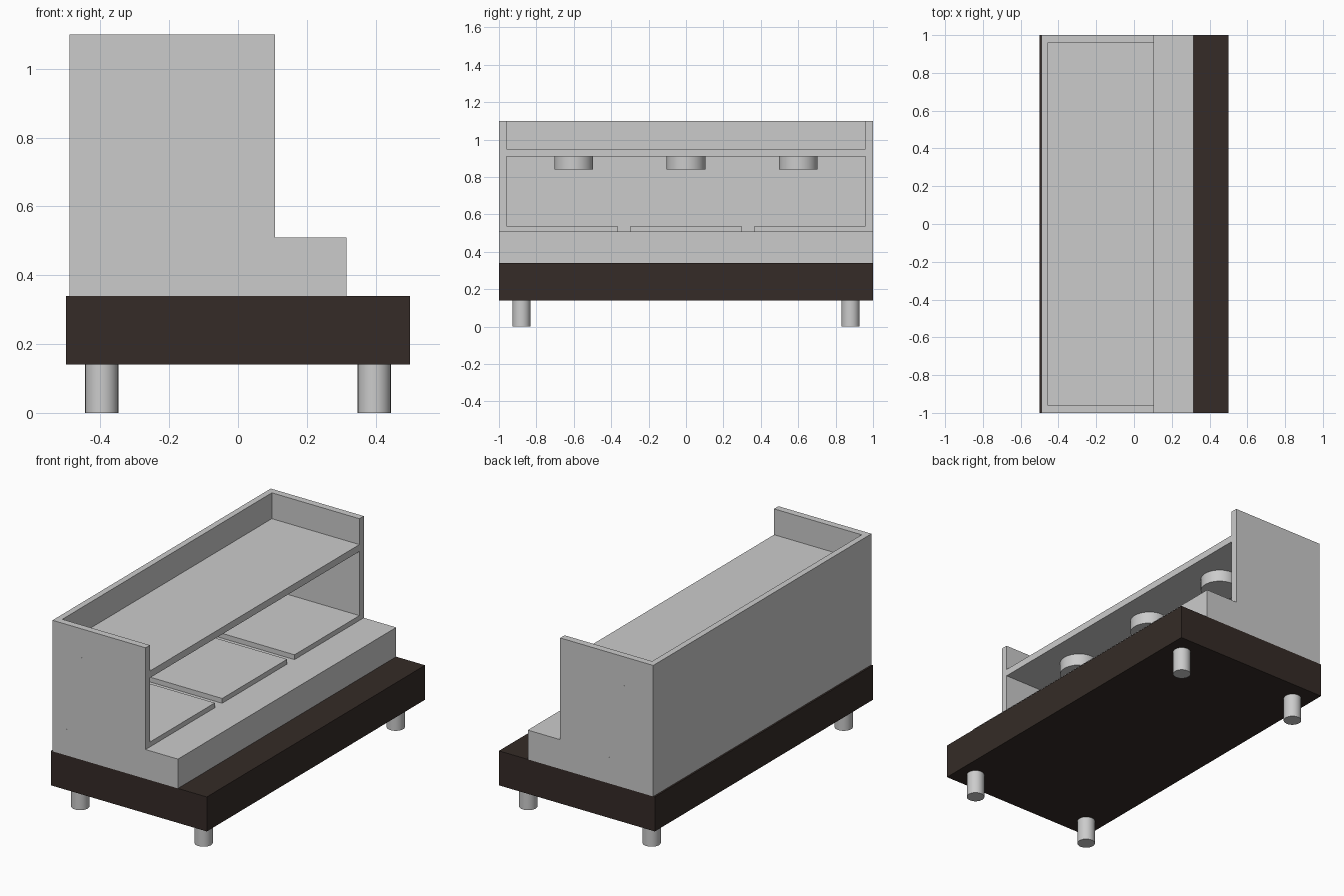
import bpy, bmesh
from math import radians
from mathutils import Matrix, Vector

if "Cube" in bpy.data.objects:
    bpy.data.objects.remove(bpy.data.objects["Cube"])


def finish(name, bm, mat=None):
    bmesh.ops.recalc_face_normals(bm, faces=bm.faces)
    me = bpy.data.meshes.new(name)
    bm.to_mesh(me)
    bm.free()
    ob = bpy.data.objects.new(name, me)
    bpy.context.collection.objects.link(ob)
    if mat:
        me.materials.append(mat)
    return ob


def box(name, x, y, z, mat=None):
    bm = bmesh.new()
    size = Vector((x[1] - x[0], y[1] - y[0], z[1] - z[0]))
    mid = Vector((sum(x), sum(y), sum(z))) / 2
    bmesh.ops.create_cube(bm, size=1, matrix=Matrix.Translation(mid) @ Matrix.Diagonal(size).to_4x4())
    return finish(name, bm, mat)


def cylinder(name, centre, radius, depth, segments=32, rot_x=0):
    bm = bmesh.new()
    m = Matrix.Translation(centre) @ Matrix.Rotation(rot_x, 4, 'X')
    bmesh.ops.create_cone(bm, cap_ends=True, segments=segments, radius1=radius,
                          radius2=radius, depth=depth, matrix=m)
    ob = finish(name, bm)
    bpy.ops.object.select_all(action='DESELECT')
    ob.select_set(True)
    bpy.context.view_layer.objects.active = ob
    bpy.ops.object.shade_smooth_by_angle(angle=radians(40))
    return ob


def extrude_y(name, profile, y0, y1):
    bm = bmesh.new()
    face = bm.faces.new([bm.verts.new((x, y0, z)) for x, z in profile])
    ext = bmesh.ops.extrude_face_region(bm, geom=[face], use_keep_orig=True)
    verts = [g for g in ext['geom'] if isinstance(g, bmesh.types.BMVert)]
    bmesh.ops.translate(bm, vec=(0, y1 - y0, 0), verts=verts)
    return finish(name, bm)


brown = bpy.data.materials.new("dark_brown")
brown.diffuse_color = (0.035, 0.024, 0.02, 1)
brown.use_nodes = True
brown.node_tree.nodes["Principled BSDF"].inputs["Base Color"].default_value = brown.diffuse_color

# plinth and its four round legs
box("base", (-0.5, 0.5), (-1, 1), (0.14, 0.34), brown)
for sx in (-1, 1):
    for sy in (-1, 1):
        cylinder("leg", (sx * 0.396, sy * 0.88, 0.07), 0.048, 0.14)

# stepped side panels, with rows of tiny flush screws
side = [(-0.49, 0.34), (0.315, 0.34), (0.315, 0.51), (0.107, 0.51), (0.107, 1.1), (-0.49, 1.1)]
for s in (-1, 1):
    extrude_y("side_panel", side, s * 0.96, s * 1.0)
    for z in (0.49, 0.93):
        for i in range(6):
            cylinder("screw", (-0.4 + i * 0.097, s * 0.99, z), 0.003, 0.0206, 8, radians(90))

# deck, back panel and upper shelf
box("deck", (-0.49, 0.315), (-0.96, 0.96), (0.34, 0.51))
box("back_panel", (-0.49, -0.455), (-0.96, 0.96), (0.51, 1.1))
box("shelf", (-0.455, 0.107), (-0.96, 0.96), (0.91, 0.95))

# three display plates, each below a round downlight
for y0, y1 in ((-0.96, -0.365), (-0.298, 0.298), (0.365, 0.96)):
    box("display_plate", (-0.455, 0.107), (y0, y1), (0.51, 0.538))
for y in (-0.6, 0, 0.6):
    cylinder("downlight", (-0.11, y, 0.875), 0.104, 0.07, 48)
